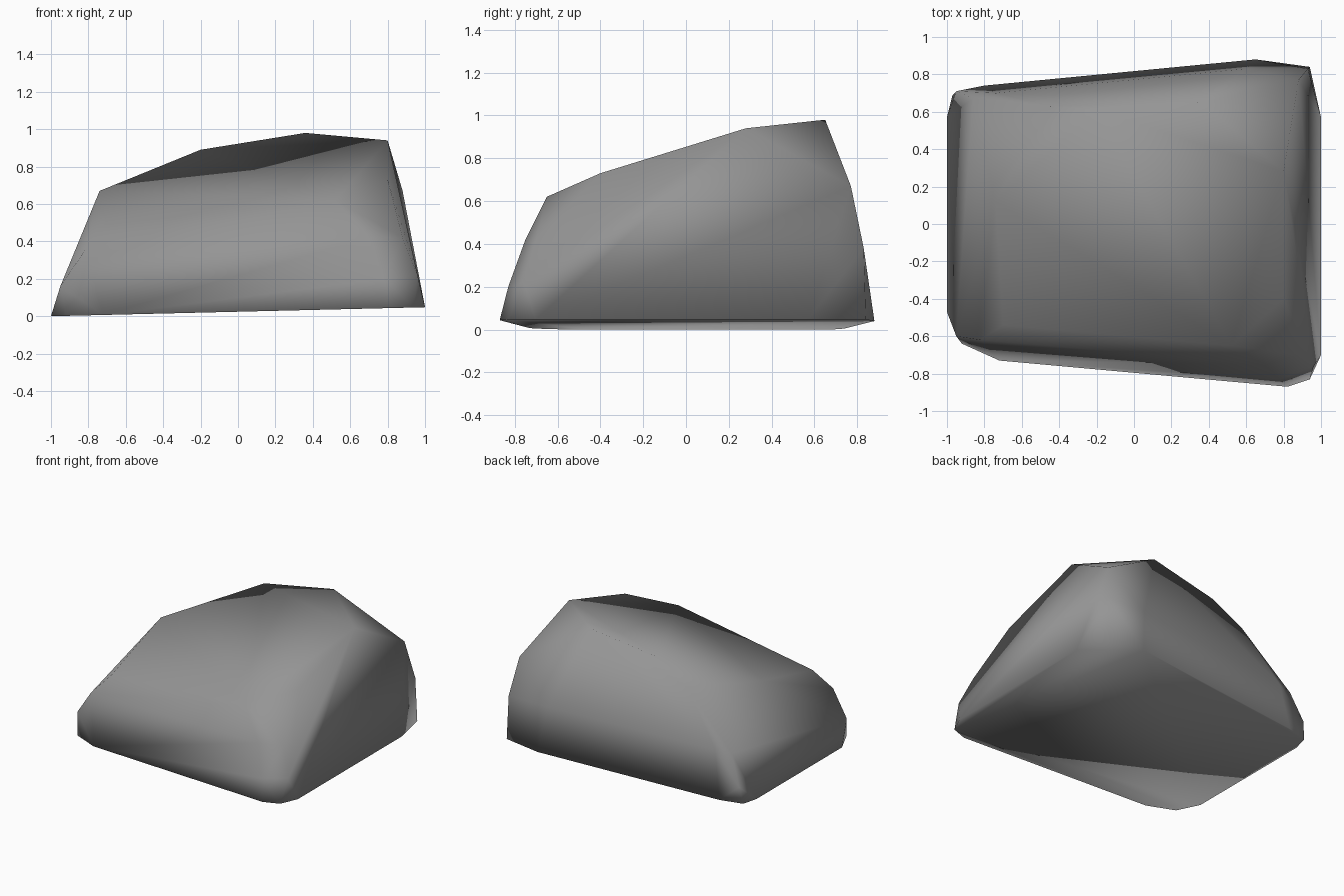
import bpy
import bmesh
from math import radians

# Remove the default object only
default_object = bpy.data.objects.get("Cube")
if default_object:
    bpy.data.objects.remove(default_object, do_unlink=True)


def make_material(name, colour):
    material = bpy.data.materials.new(name)
    material.use_nodes = True
    material.diffuse_color = colour
    shader = material.node_tree.nodes["Principled BSDF"]
    shader.inputs["Base Color"].default_value = colour
    shader.inputs["Roughness"].default_value = 0.9
    return material


def make_boulder(name, points, material):
    """Wrap a faceted skin around the corner points and shade it smooth."""
    mesh = bpy.data.meshes.new(name)
    bm = bmesh.new()
    for point in points:
        bm.verts.new(point)
    bmesh.ops.convex_hull(bm, input=list(bm.verts))
    # Points swallowed by the skin are dropped
    loose = [vert for vert in bm.verts if not vert.link_faces]
    bmesh.ops.delete(bm, geom=loose, context='VERTS')
    # Merge nearly flat neighbouring facets
    bmesh.ops.dissolve_limit(bm, angle_limit=radians(2),
                             verts=list(bm.verts), edges=list(bm.edges))
    bmesh.ops.recalc_face_normals(bm, faces=list(bm.faces))
    for face in bm.faces:
        face.smooth = True
    bm.to_mesh(mesh)
    bm.free()
    mesh.materials.append(material)
    boulder = bpy.data.objects.new(name, mesh)
    bpy.context.scene.collection.objects.link(boulder)
    return boulder


# Footprint with clipped corners, lying on a slightly tilted plane
footprint = [(-1, .57), (-1, -.47), (-.92, -.64), (-.72, -.73),
             (.82, -.87), (.94, -.83), (1, -.7), (1, .57),
             (.94, .84), (.65, .88), (-.8, .74), (-.97, .69)]
base = [(x, y, .024 * (x + 1)) for x, y in footprint]

# Corner edges, each rising from the footprint towards the crown
front_right_edge = [(-.95, -.6, .16), (-.82, -.62, .35), (-.7, -.54, .49)]
front_left_edge = [(.96, -.76, .22), (.78, -.83, .2), (.88, -.7, .42),
                   (.7, -.75, .42)]
back_left_edge = [(.93, .83, .38), (.88, .77, .67), (.6, .83, .38)]
back_right_edge = [(-.95, .71, .13), (-.86, .67, .35), (-.74, .7, .36)]

# Sloping crown, highest towards the back left
crown = [(.36, .65, .98), (.8, .28, .94), (-.2, .61, .89),
         (-.74, .12, .67), (-.45, .63, .74), (.8, -.4, .73),
         (.52, -.65, .62)]

stone_grey = make_material("stone grey", (.3, .3, .3, 1))
make_boulder("boulder",
             base + front_right_edge + front_left_edge
             + back_left_edge + back_right_edge + crown,
             stone_grey)
